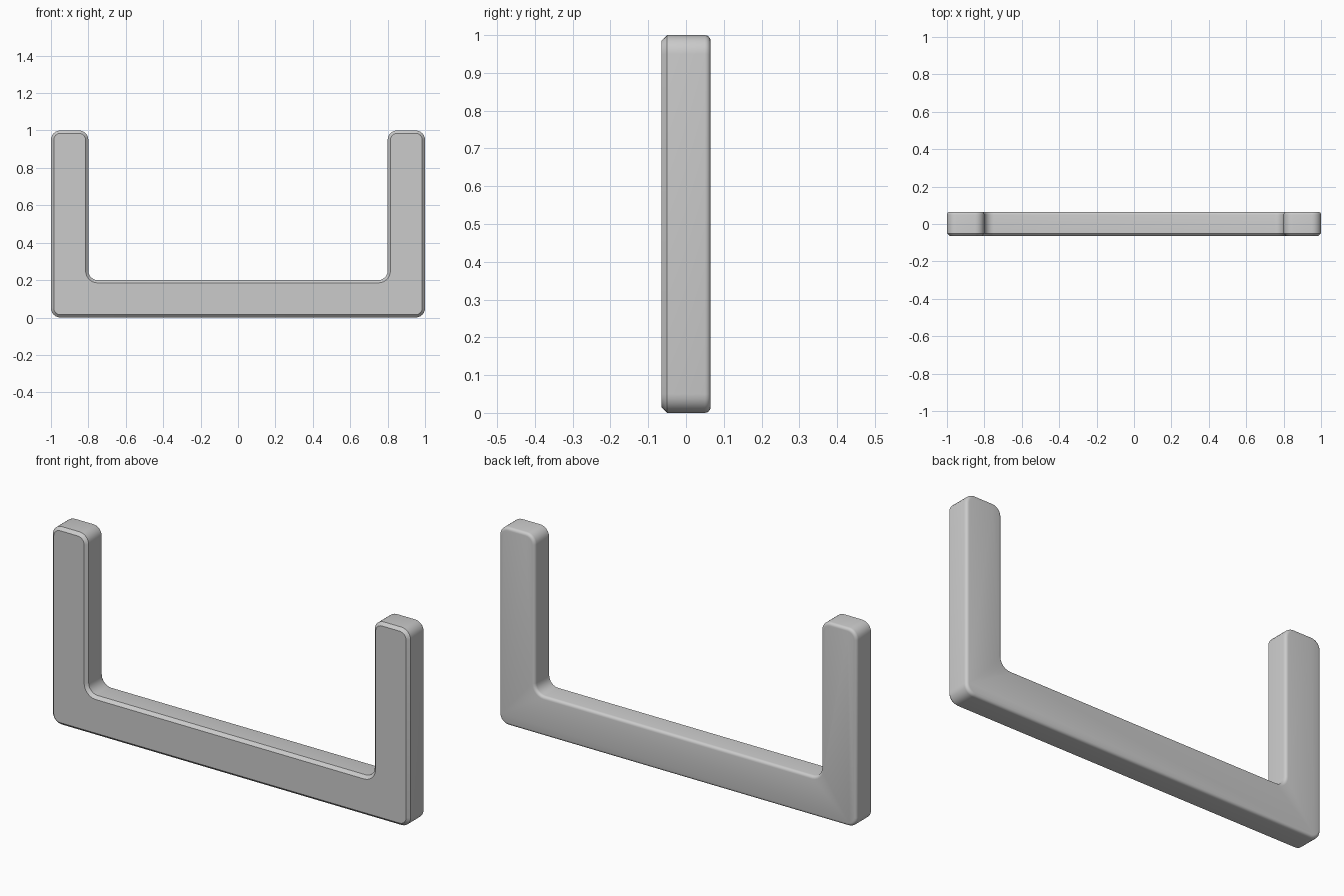
import bpy, bmesh, math
from mathutils import Vector

if "Cube" in bpy.data.objects:
    bpy.data.objects.remove(bpy.data.objects["Cube"])

HALF_DEPTH = 0.065
RADIUS = 0.05
STEPS = 6


def rounded(points, radius, steps):
    """Replace each right-angle corner of a closed outline with an arc."""
    out = []
    n = len(points)
    for i, p in enumerate(points):
        p = Vector(p)
        a = (Vector(points[i - 1]) - p).normalized()
        b = (Vector(points[(i + 1) % n]) - p).normalized()
        centre = p + (a + b) * radius
        for k in range(steps + 1):
            t = math.pi / 2 * k / steps
            out.append(centre - b * radius * math.cos(t) - a * radius * math.sin(t))
    return out


# U-shaped outline in x, z
outline = rounded([(-1, 0), (1, 0), (1, 1), (0.8, 1), (0.8, 0.2),
                   (-0.8, 0.2), (-0.8, 1), (-1, 1)], RADIUS, STEPS)

# Extrude the outline from front to back
bm = bmesh.new()
front = bm.faces.new([bm.verts.new((p.x, -HALF_DEPTH, p.y)) for p in outline])
result = bmesh.ops.extrude_face_region(bm, geom=[front], use_keep_orig=True)
moved = [v for v in result["geom"] if isinstance(v, bmesh.types.BMVert)]
bmesh.ops.translate(bm, verts=moved, vec=(0, 2 * HALF_DEPTH, 0))
bmesh.ops.recalc_face_normals(bm, faces=bm.faces)


# Chamfered front rim, rounded back rim
def bevel_rim(side, width, segments):
    rim = [e for e in bm.edges
           if all(abs(v.co.y - side * HALF_DEPTH) < 1e-5 for v in e.verts)]
    bmesh.ops.bevel(bm, geom=rim, offset=width, offset_type='OFFSET',
                    segments=segments, profile=0.5, affect='EDGES')


bevel_rim(-1, 0.015, 1)
bevel_rim(1, 0.015, 4)

mesh = bpy.data.meshes.new("u_bracket")
bm.to_mesh(mesh)
bm.free()
bracket = bpy.data.objects.new("u_bracket", mesh)
bpy.context.collection.objects.link(bracket)

# Smooth rounding, sharp front chamfer
bpy.context.view_layer.objects.active = bracket
bracket.select_set(True)
bpy.ops.object.shade_smooth_by_angle(angle=math.radians(35))
